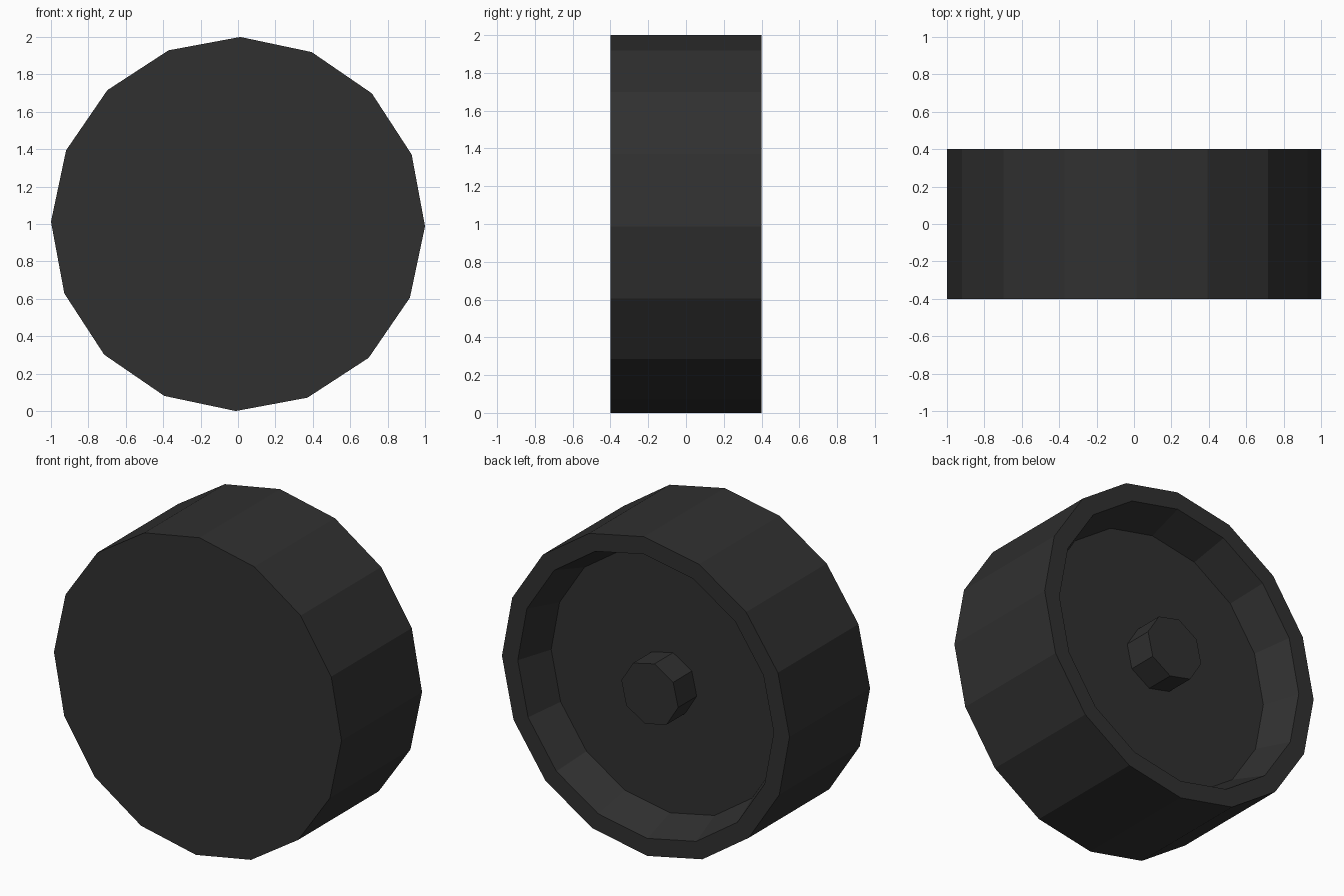
import bpy, bmesh, math

if "Cube" in bpy.data.objects:
    bpy.data.objects.remove(bpy.data.objects["Cube"])

# single dark rubber colour
mat = bpy.data.materials.new("dark_grey_rubber")
mat.diffuse_color = (0.03, 0.03, 0.03, 1.0)
mat.use_nodes = True
mat.node_tree.nodes["Principled BSDF"].inputs["Base Color"].default_value = mat.diffuse_color


def lathe(name, profile, sides, phase):
    """Faceted solid around the y axis from (radius, y) rings, capped at both ends."""
    bm = bmesh.new()
    rings = []
    for r, y in profile:
        ring = []
        for i in range(sides):
            a = math.radians(phase) + 2 * math.pi * i / sides
            ring.append(bm.verts.new((r * math.cos(a), y, 1 + r * math.sin(a))))
        rings.append(ring)
    for lo, hi in zip(rings, rings[1:]):
        for i in range(sides):
            j = (i + 1) % sides
            bm.faces.new((lo[i], lo[j], hi[j], hi[i]))
    bm.faces.new(rings[0])
    bm.faces.new(rings[-1])
    bmesh.ops.recalc_face_normals(bm, faces=bm.faces)
    me = bpy.data.meshes.new(name)
    bm.to_mesh(me)
    bm.free()
    me.materials.append(mat)
    ob = bpy.data.objects.new(name, me)
    bpy.context.collection.objects.link(ob)
    return ob


# wheel body: closed front, tapered recess at the back
lathe("wheel_body", [(1.0, -0.4), (1.0, 0.4), (0.89, 0.4), (0.815, 0.175)], 16, -0.7)

# axle hub standing on the recess floor
lathe("axle_hub", [(0.2, 0.17), (0.2, 0.36)], 8, 9.5)
